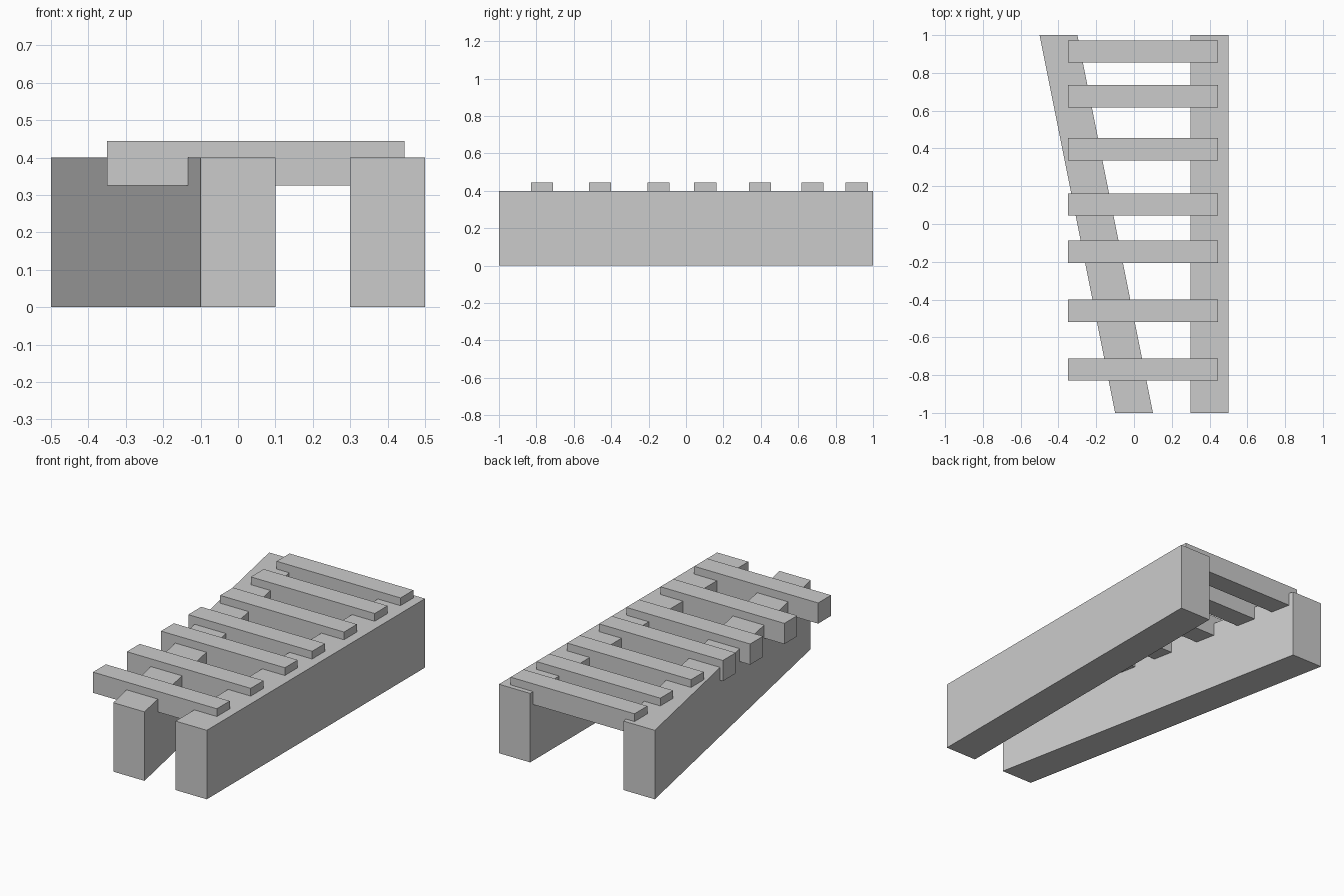
import bpy
import bmesh

default = bpy.data.objects.get("Cube")
if default:
    bpy.data.objects.remove(default, do_unlink=True)

grey = bpy.data.materials.new("plain_grey")
grey.use_nodes = True
colour = (0.6, 0.6, 0.6, 1)
grey.diffuse_color = colour
grey.node_tree.nodes["Principled BSDF"].inputs["Base Color"].default_value = colour


def prism(name, outline, bottom, top):
    """Extrude a flat outline, counter-clockwise from above, between two heights."""
    bm = bmesh.new()
    face = bm.faces.new([bm.verts.new((x, y, bottom)) for x, y in outline])
    moved = bmesh.ops.extrude_face_region(bm, geom=[face])["geom"]
    verts = [v for v in moved if isinstance(v, bmesh.types.BMVert)]
    bmesh.ops.translate(bm, verts=verts, vec=(0, 0, top - bottom))
    bmesh.ops.recalc_face_normals(bm, faces=bm.faces)
    mesh = bpy.data.meshes.new(name)
    bm.to_mesh(mesh)
    bm.free()
    mesh.materials.append(grey)
    obj = bpy.data.objects.new(name, mesh)
    bpy.context.collection.objects.link(obj)
    return obj


def rail(name, front_x, back_x, half=0.1):
    """Upright beam running from front to back, sheared when the ends differ."""
    prism(name, [(front_x - half, -1), (front_x + half, -1),
                 (back_x + half, 1), (back_x - half, 1)], 0, 0.4)


# Side rails: one straight, one slanting outwards to the back
rail("straight_rail", 0.4, 0.4)
rail("slanted_rail", 0, -0.4)

# Cross slats let into the rails, unevenly spaced
half_depth = 0.059
for i, y in enumerate((-0.77, -0.46, -0.147, 0.103, 0.395, 0.676, 0.913), 1):
    prism(f"cross_slat_{i}", [(-0.35, y - half_depth), (0.445, y - half_depth),
                              (0.445, y + half_depth), (-0.35, y + half_depth)],
          0.325, 0.445)
